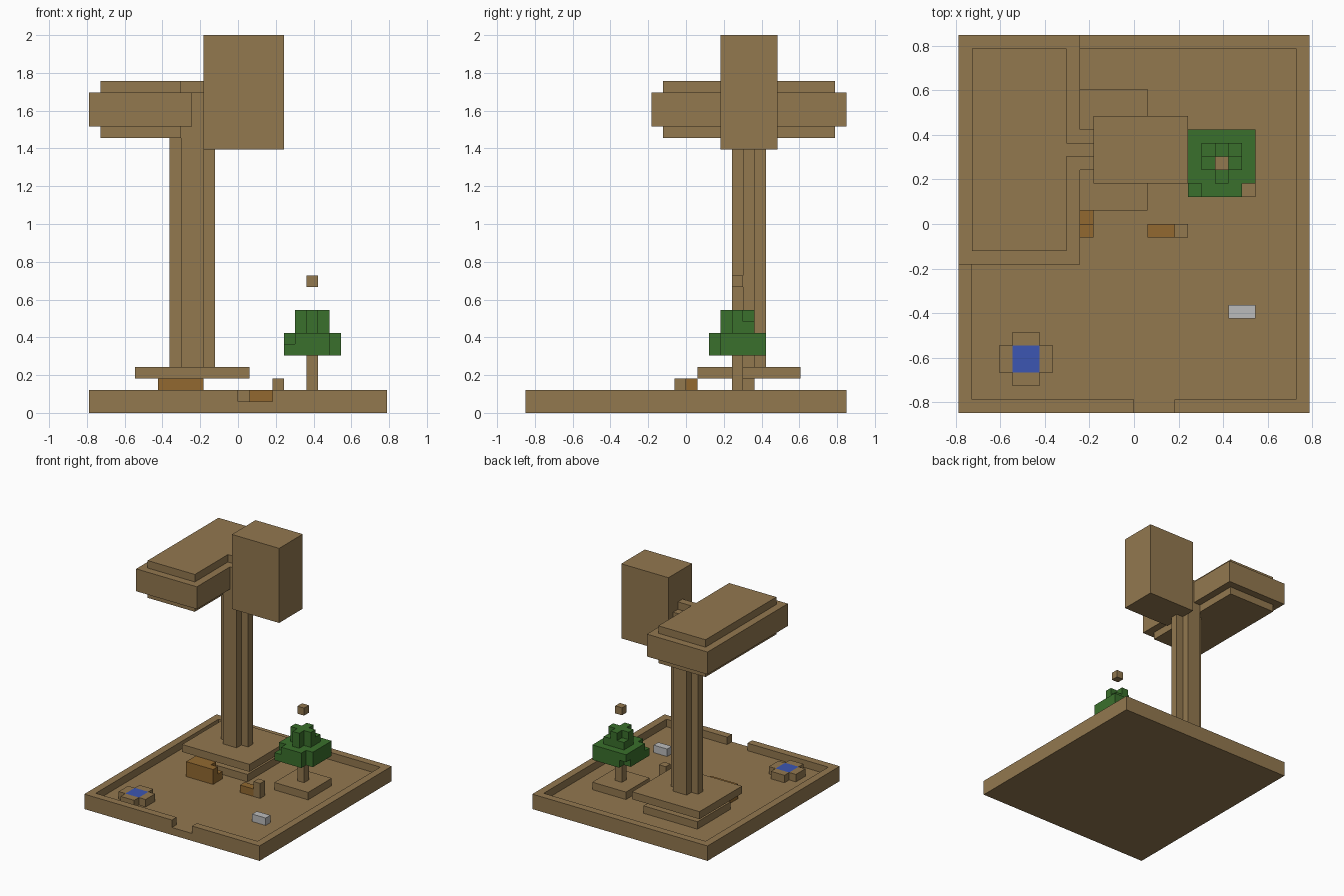
import bpy
import bmesh
from mathutils import Matrix, Vector

cube = bpy.data.objects.get("Cube")
if cube:
    bpy.data.objects.remove(cube, do_unlink=True)

# Everything sits on a block grid: 26 wide, 28 deep, 33 high
UNIT = 2 / 33
ORIGIN = Vector((13, 14, 0))


def material(name, color):
    mat = bpy.data.materials.new(name)
    mat.use_nodes = True
    mat.diffuse_color = (*color, 1)
    mat.node_tree.nodes["Principled BSDF"].inputs["Base Color"].default_value = (*color, 1)
    return mat


brown = material("earth brown", (0.29, 0.188, 0.078))
green = material("leaf green", (0.042, 0.162, 0.025))
orange = material("orange wood", (0.287, 0.141, 0.03))
blue = material("water blue", (0.045, 0.093, 0.445))
grey = material("pale grey", (0.50, 0.50, 0.50))


def blocks(name, mat, *boxes):
    """Join boxes given as x, y and z ranges in grid cells."""
    bm = bmesh.new()
    for xs, ys, zs in boxes:
        low = Vector((xs[0], ys[0], zs[0]))
        high = Vector((xs[1], ys[1], zs[1]))
        place = Matrix.Translation(((low + high) / 2 - ORIGIN) * UNIT)
        bmesh.ops.create_cube(bm, size=1, matrix=place @ Matrix.Diagonal((*((high - low) * UNIT), 1)))
    mesh = bpy.data.meshes.new(name)
    bm.to_mesh(mesh)
    bm.free()
    mesh.materials.append(mat)
    obj = bpy.data.objects.new(name, mesh)
    bpy.context.collection.objects.link(obj)
    return obj


# Ground with a raised border, open at the front gate
blocks("ground", brown, ((0, 26), (0, 28), (0, 1)))
rim = (1, 2)
blocks("border", brown,
       ((0, 1), (0, 28), rim), ((25, 26), (0, 28), rim),
       ((1, 25), (27, 28), rim),
       ((1, 13), (0, 1), rim), ((16, 25), (0, 1), rim))

# Stepped pedestal
blocks("pedestal_step", brown, ((5, 13), (16, 23), (1, 2)))
blocks("pedestal_core", brown, ((8, 10), (18, 20), (2, 3)))
blocks("pedestal_plate", brown, ((4, 14), (15, 24), (3, 4)))

# Cross-shaped column and the cross-shaped arm on top
blocks("column", brown,
       ((7, 11), (19, 20), (4, 25)), ((8, 10), (18, 21), (4, 25)))
blocks("arm", brown,
       ((8, 10), (18, 21), (25, 28)), ((8, 10), (19, 20), (24, 29)))

# Long head on the right and tall box on the left
blocks("long_head", brown,
       ((0, 9), (11, 28), (25, 28)), ((1, 8), (12, 27), (24, 29)))
blocks("tall_box", brown, ((10, 17), (17, 22), (23, 33)))

# Tree, with trimmed corners in the foliage
blocks("tree_bed", brown, ((17, 22), (16, 21), (1, 2)))
blocks("tree_trunk", brown, ((19, 20), (18, 19), (2, 5)))
blocks("lower_foliage", green,
       ((18, 22), (17, 21), (5, 7)), ((18, 21), (16, 17), (5, 7)),
       ((17, 18), (17, 20), (5, 7)),
       ((17, 18), (16, 17), (5, 6)), ((17, 18), (20, 21), (6, 7)))
blocks("upper_foliage", green,
       ((18, 21), (18, 19), (7, 9)), ((19, 20), (17, 20), (7, 9)),
       ((18, 19), (19, 20), (7, 8)), ((20, 21), (19, 20), (7, 8)))
blocks("floating_block", brown, ((19, 20), (18, 19), (11, 12)))

# Bench and seat
blocks("bench", orange,
       ((6, 10), (13, 14), (1, 3)), ((6, 9), (14, 15), (1, 3)),
       ((9, 10), (14, 15), (1, 2)))
blocks("seat", orange, ((14, 16), (13, 14), (1, 2)))
blocks("seat_back", brown, ((16, 17), (13, 14), (1, 3)))

# Fountain and stone
blocks("fountain_wall", brown,
       ((3, 4), (3, 5), rim), ((6, 7), (3, 5), rim),
       ((4, 6), (2, 3), rim), ((4, 6), (5, 6), rim))
blocks("fountain_water", blue, ((4, 6), (3, 5), rim))
blocks("stone", grey, ((20, 22), (7, 8), rim))
